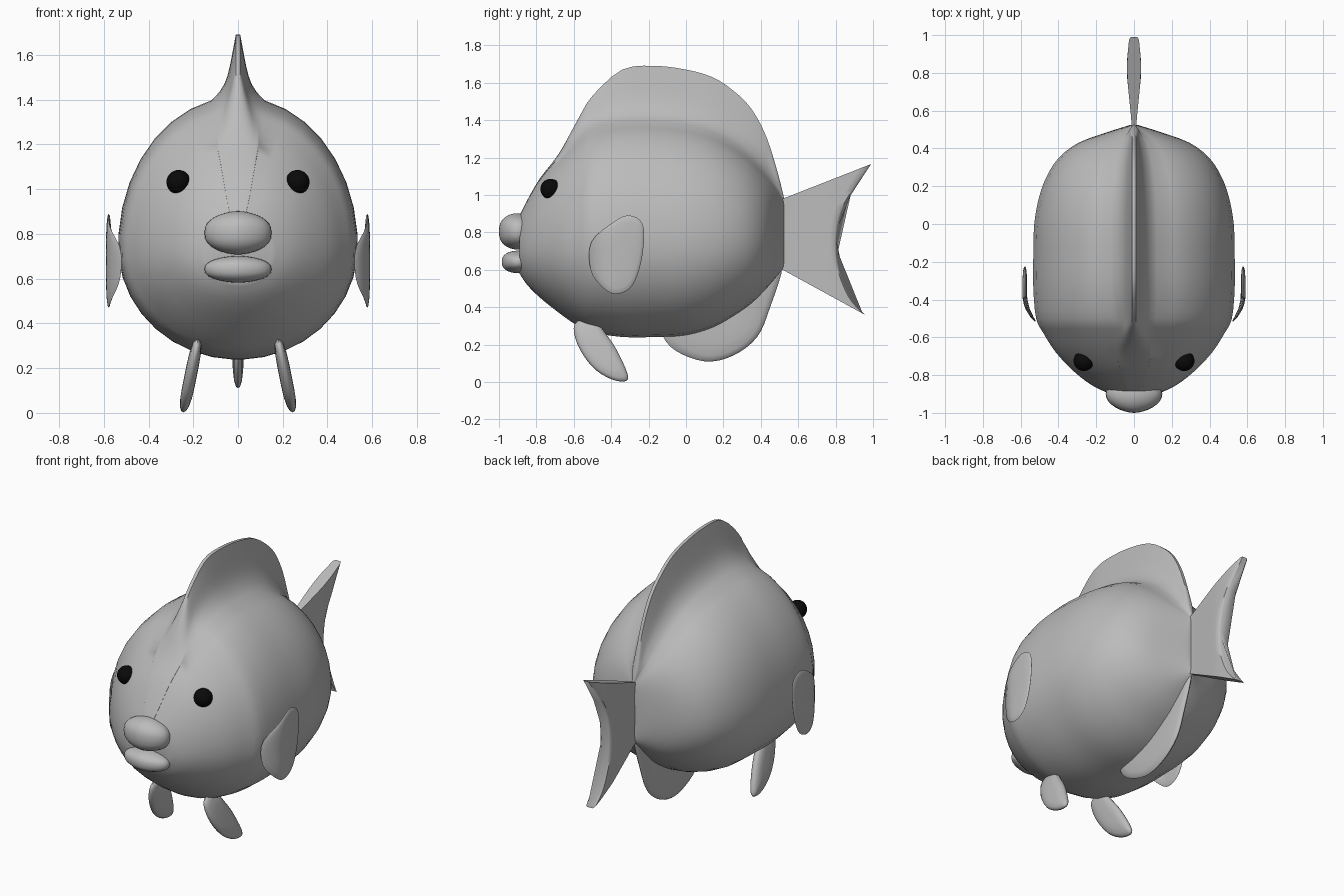
import bpy, bmesh, math
from mathutils import Vector
from mathutils.bvhtree import BVHTree

cube = bpy.data.objects.get("Cube")
if cube:
    bpy.data.objects.remove(cube, do_unlink=True)


def material(name, value):
    mat = bpy.data.materials.new(name)
    mat.use_nodes = True
    colour = (value, value, value, 1)
    mat.diffuse_color = colour
    mat.node_tree.nodes["Principled BSDF"].inputs["Base Color"].default_value = colour
    return mat


grey = material("plain grey", 0.5)
black = material("eye black", 0.003)


def finish(name, bm, mat, angle=50):
    bmesh.ops.recalc_face_normals(bm, faces=bm.faces)
    mesh = bpy.data.meshes.new(name)
    bm.to_mesh(mesh)
    bm.free()
    obj = bpy.data.objects.new(name, mesh)
    bpy.context.collection.objects.link(obj)
    mesh.materials.append(mat)
    bpy.ops.object.select_all(action="DESELECT")
    obj.select_set(True)
    bpy.context.view_layer.objects.active = obj
    bpy.ops.object.shade_smooth_by_angle(angle=math.radians(angle))


def smooth_path(points, steps, closed):
    """Catmull-Rom curve through points of any dimension."""
    pts = [Vector(p) for p in points]
    n = len(pts)
    pick = (lambda i: pts[i % n]) if closed else (lambda i: pts[max(0, min(n - 1, i))])
    out = []
    for i in range(n if closed else n - 1):
        a, b, c, d = (pick(i + k) for k in (-1, 0, 1, 2))
        for s in range(steps):
            t = s / steps
            out.append(b + (c - a) * (t / 2) + (a * 2 - b * 5 + c * 4 - d) * (t * t / 2)
                       + (b * 3 - a - c * 3 + d) * (t ** 3 / 2))
    return out if closed else out + [pts[-1]]


def loft(bm, sections):
    """Closed skin through loops of points, capped at both ends."""
    loops = [[bm.verts.new(p) for p in section] for section in sections]
    n = len(loops[0])
    for a, b in zip(loops, loops[1:]):
        for i in range(n):
            j = (i + 1) % n
            bm.faces.new((a[i], a[j], b[j], b[i]))
    bm.faces.new(loops[0])
    bm.faces.new(loops[-1])


# Body with the dorsal fin growing out of its back
# station: y, half width, belly z, back z, fin tip z
stations = [
    (-.89, .15, .58, .89, .89), (-.85, .23, .52, .97, .97),
    (-.78, .32, .45, 1.09, 1.09), (-.68, .415, .37, 1.21, 1.22),
    (-.58, .48, .3, 1.31, 1.4), (-.5, .52, .265, 1.37, 1.53),
    (-.34, .535, .24, 1.41, 1.67), (-.17, .535, .24, 1.41, 1.69),
    (0, .53, .25, 1.39, 1.67), (.14, .505, .29, 1.35, 1.63),
    (.25, .465, .35, 1.29, 1.56), (.35, .4, .42, 1.21, 1.46),
    (.43, .295, .5, 1.12, 1.31), (.49, .13, .57, 1.04, 1.12),
    (.525, .018, .61, .97, .98)]


def body_section(y, width, belly, back, tip):
    middle = belly + .43 * (back - belly)
    half = []
    for i in range(17):
        a = math.radians(-88 + i * 165 / 16)
        reach = back - middle if a > 0 else middle - belly
        half.append((width * math.cos(a), middle + math.sin(a) * reach))
    x0, z0 = half[-1]
    blend = max(0, min(1, (tip - back) / .15))
    for i in range(1, 9):
        f = i / 8
        round_top = math.sqrt(1 - f)
        flared = .45 * (1 - f) + .5 * (1 - f) ** 6
        x = x0 * (round_top + (flared - round_top) * blend) + min(.01, x0 / 2)
        half.append((min(x, x0), z0 + (tip - z0) * f))
    return [(x, y, z) for x, z in half] + [(-x, y, z) for x, z in reversed(half)]


bm = bmesh.new()
loft(bm, [body_section(*s) for s in smooth_path(stations, 3, False)])
bmesh.ops.recalc_face_normals(bm, faces=bm.faces)
surface = BVHTree.FromBMesh(bm)
finish("body", bm, grey)


# Fins: lens-shaped plates drawn in y and z, placed sideways by a rule
def fin(name, outline, thickness, sideways=lambda y, z: 0, side=1):
    outline = smooth_path(outline, 4, True)
    centre = sum(outline, Vector((0, 0))) / len(outline)
    scales = (.3, .6, .85, .96)

    def ring(scale, direction):
        off = direction * thickness * math.sqrt(1 - scale ** 4)
        spots = [centre + (p - centre) * scale for p in outline]
        return [(side * (sideways(y, z) + off), y, z) for y, z in spots]

    bm = bmesh.new()
    loft(bm, [ring(s, 1) for s in scales] + [ring(1, 0)] + [ring(s, -1) for s in reversed(scales)])
    finish(name, bm, grey, 70)


fin("anal_fin",
    [(-.12, .26), (-.06, .17), (.1, .11), (.25, .14), (.38, .24), (.45, .4), (.515, .62),
     (.42, .6), (.2, .4), (0, .3)], .025)

for side, word in ((1, "left"), (-1, "right")):
    fin(word + "_pectoral_fin",
        [(-.505, .75), (-.51, .6), (-.45, .51), (-.38, .47), (-.3, .5), (-.25, .6), (-.225, .75),
         (-.235, .85), (-.3, .89), (-.38, .86)],
        .012, lambda y, z: .578 - 3 * max(0, -.38 - y) ** 2, side)
    fin(word + "_pelvic_fin",
        [(-.595, .31), (-.58, .2), (-.5, .08), (-.4, .015), (-.32, .005), (-.315, .05),
         (-.37, .17), (-.43, .26), (-.5, .34)],
        .028, lambda y, z: .245 - .2 * z, side)

# Tail fin: a plate fanning from a straight root to a hollow rear edge
rear_edge = smooth_path([(.99, 1.165), (.9, 1.03), (.83, .9), (.805, .75), (.82, .6),
                         (.88, .45), (.955, .36)], 4, False)
top_root, low_root = Vector((.48, .965)), Vector((.48, .62))


def tail_section(u, thin=1):
    right = []
    for i, edge in enumerate(rear_edge):
        root = top_root.lerp(low_root, i / (len(rear_edge) - 1))
        y, z = root.lerp(edge, u)
        half = min(.012 + max(0, y - .53) * .1, .036, .036 - (y - .88) * .1)
        right.append((half * thin, y, z))
    return right + [(-x, y, z) for x, y, z in reversed(right)]


bm = bmesh.new()
loft(bm, [tail_section(u / 8) for u in range(8)] + [tail_section(.97), tail_section(1, .7)])
finish("tail_fin", bm, grey)


# Lips and eyes: balls squared or pinched along each axis
def blob(name, centre, size, powers, mat):
    bm = bmesh.new()
    bmesh.ops.create_uvsphere(bm, u_segments=32, v_segments=16, radius=1)
    for v in bm.verts:
        v.co = Vector(c + r * math.copysign(abs(k) ** p, k)
                      for c, r, p, k in zip(centre, size, powers, v.co))
    finish(name, bm, mat)


lip_shape = (1.2, 1, .8)
blob("upper_lip", (0, -.9, .805), (.15, .1, .097), lip_shape, grey)
blob("lower_lip", (0, -.9, .642), (.15, .085, .06), lip_shape, grey)

# Eyes seated on the surface of the head
for side, word in ((1, "left"), (-1, "right")):
    spot = surface.find_nearest(Vector((side * .27, -.73, 1.035)))[0]
    blob(word + "_eye", spot, (.054, .054, .054), (1, 1, 1), black)
